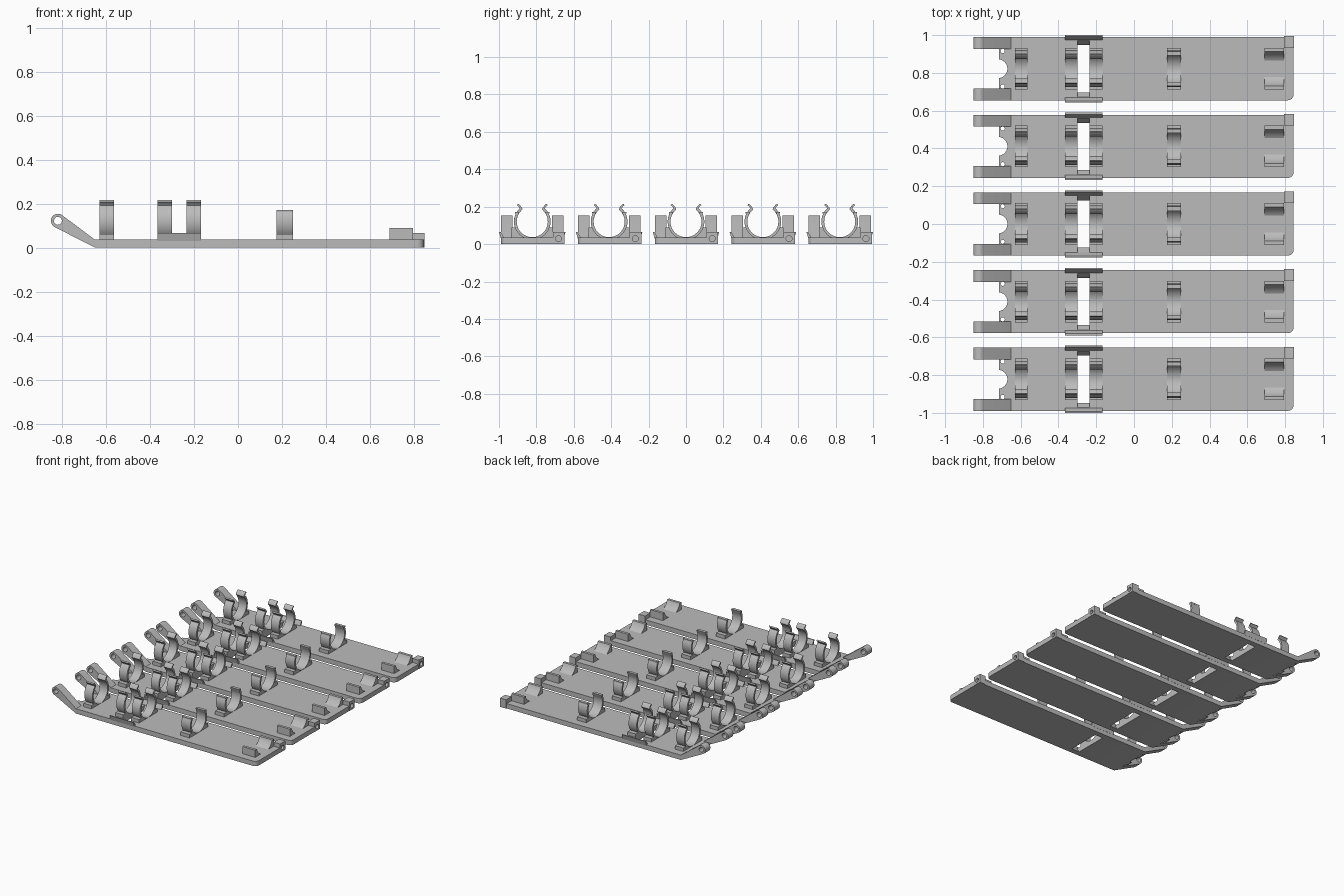
import bpy, bmesh
from math import sin, cos, radians, degrees, atan2, asin, hypot
from mathutils import Vector

PITCH, COUNT = 0.411, 5
TOP = 0.036            # top of the base plate
HALF = 0.167           # half the plate width
CZ = 0.12              # height of the clip centre

if "Cube" in bpy.data.objects:
    bpy.data.objects.remove(bpy.data.objects["Cube"])

grey = bpy.data.materials.new("plain grey")
grey.use_nodes = True
grey.diffuse_color = (0.5, 0.5, 0.5, 1)
grey.node_tree.nodes["Principled BSDF"].inputs["Base Color"].default_value = (0.5, 0.5, 0.5, 1)


def arc(cx, cy, r, a0, a1, n):
    steps = [radians(a0 + (a1 - a0) * i / n) for i in range(n + 1)]
    return [(cx + r * cos(a), cy + r * sin(a)) for a in steps]


def prism(name, profile, lo, hi, axis):
    """Extrude a 2D profile along an axis: X takes (y, z), Y takes (x, z), Z takes (x, y)."""
    place = {"X": lambda p, t: (t, p[0], p[1]),
             "Y": lambda p, t: (p[0], t, p[1]),
             "Z": lambda p, t: (p[0], p[1], t)}[axis]
    bm = bmesh.new()
    face = bm.faces.new([bm.verts.new(place(p, lo)) for p in profile])
    ext = bmesh.ops.extrude_face_region(bm, geom=[face])
    moved = [v for v in ext["geom"] if isinstance(v, bmesh.types.BMVert)]
    bmesh.ops.translate(bm, verts=moved, vec=Vector(place((0, 0), hi - lo)))
    bmesh.ops.recalc_face_normals(bm, faces=bm.faces)
    mesh = bpy.data.meshes.new(name)
    bm.to_mesh(mesh)
    bm.free()
    ob = bpy.data.objects.new(name, mesh)
    bpy.context.collection.objects.link(ob)
    ob.location.y = -PITCH * (COUNT - 1) / 2
    mesh.materials.append(grey)
    return ob


def cut(ob, cutter):
    mod = ob.modifiers.new("cut", "BOOLEAN")
    mod.operation, mod.solver, mod.object = "DIFFERENCE", "EXACT", cutter
    cutter.hide_render = True
    cutter.hide_set(True)


def finish(ob, mirror=False):
    """Mirror across the plate if wanted, then repeat for every plate in the row."""
    bpy.ops.object.select_all(action="DESELECT")
    ob.select_set(True)
    bpy.context.view_layer.objects.active = ob
    bpy.ops.object.shade_smooth_by_angle(angle=radians(30))
    if mirror:
        mod = ob.modifiers.new("mirror", "MIRROR")
        mod.use_axis = (False, True, False)
        mod.use_mirror_merge = False
    row = ob.modifiers.new("row", "ARRAY")
    row.count = COUNT
    row.use_relative_offset = False
    row.use_constant_offset = True
    row.constant_offset_displace = (0, PITCH, 0)


# Base plate, with a wedge-shaped left edge and one rounded corner
plate = prism("base_plate", [(-0.65, 0), (0.845, 0), (0.845, TOP), (-0.715, TOP)], -HALF, HALF, "Y")
bm = bmesh.new()
bm.from_mesh(plate.data)
corner = [e for e in bm.edges if all(v.co.x > 0.8 and v.co.y < 0 for v in e.verts)]
bmesh.ops.bevel(bm, geom=corner, offset=0.03, segments=6, affect="EDGES", profile=0.5)
bm.to_mesh(plate.data)
bm.free()

# Openings in the plate: finger notch, small holes and the sloped slot
cut(plate, prism("finger_notch_cutter", arc(-0.72, 0, 0.05, 0, 345, 23), -0.05, 0.1, "Z"))
for side in (-1, 1):
    cut(plate, prism("small_hole_cutter", arc(-0.695, side * 0.094, 0.011, 0, 330, 11), -0.05, 0.1, "Z"))
slope = 0.025 / TOP
slot = [(s * (0.125 + slope * z), z) for s, z in ((-1, -0.02), (1, -0.02), (1, 0.06), (-1, 0.06))]
cut(plate, prism("slot_cutter", slot, -0.30, -0.235, "X"))
finish(plate)

# Hinge arms: a tapered lever ending in an eyelet
ex, ez, er = -0.819, 0.122, 0.032


def tangent(px, pz, side):
    """Angle on the eyelet where the line from a point touches it."""
    dx, dz = px - ex, pz - ez
    return degrees(atan2(dz, dx)) + side * (90 - degrees(asin(er / hypot(dx, dz))))


upper, lower = tangent(-0.65, TOP, 1), tangent(-0.65, 0, -1)
lever = [(-0.65, 0), (-0.62, 0), (-0.62, TOP), (-0.65, TOP)]
lever += arc(ex, ez, er, upper, lower + 360, 20)
arm = prism("hinge_arm", lever, 0.105, HALF, "Y")
cut(arm, prism("eyelet_cutter", arc(ex, ez, 0.018, 0, 345, 23), 0, 0.3, "Y"))
finish(arm, mirror=True)


# Spring clips: open rings on a stepped foot
def clip(name, x0, x1, mouth, tip):
    half = arc(0, CZ, 0.083, -90, mouth, 20) + tip
    half += arc(0, CZ, 0.098, mouth, -36, 14)
    half += [(0.11, 0.062), (0.11, 0.03)]
    profile = half + [(-y, z) for y, z in reversed(half[1:])]
    finish(prism(name, profile, x0, x1, "X"))


flared = [(0.052, 0.186), (0.056, 0.196), (0.068, 0.21), (0.076, 0.216), (0.082, 0.208),
          (0.072, 0.2), (0.066, 0.19)]
lipped = [(0.07, 0.172), (0.092, 0.172), (0.092, 0.162)]
clip("end_clip", -0.63, -0.563, 46, flared)
clip("middle_clip_left", -0.365, -0.30, 46, flared)
clip("middle_clip_right", -0.235, -0.168, 46, flared)
clip("single_clip", 0.175, 0.25, 28, lipped)

# Slanted rails beside the slot
rail = [(0.15, 0.03), (0.152, TOP), (0.17, 0.066), (0.178, 0.066), (0.168, 0.03)]
finish(prism("slot_rail", rail, -0.365, -0.168, "X"), mirror=True)

# Concave cradle blocks
cradle = arc(0, CZ, 0.095, -63, -18.4, 8) + [(0.11, 0.09), (0.11, 0.03), (0.043, 0.03)]
finish(prism("cradle_block", cradle, 0.69, 0.795, "X"), mirror=True)

# Corner block with a round socket
block = prism("corner_block", [(0.795, 0), (0.847, 0), (0.847, 0.066), (0.795, 0.066)], 0.11, 0.172, "Y")
socket = prism("socket_cutter", arc(0.14, 0.029, 0.016, 0, 340, 17), 0.8, 0.9, "X")
cut(block, socket)
cut(plate, socket)
# Keep the row as the last step on the plate
plate.modifiers.move(len(plate.modifiers) - 1, 0)
finish(block)
